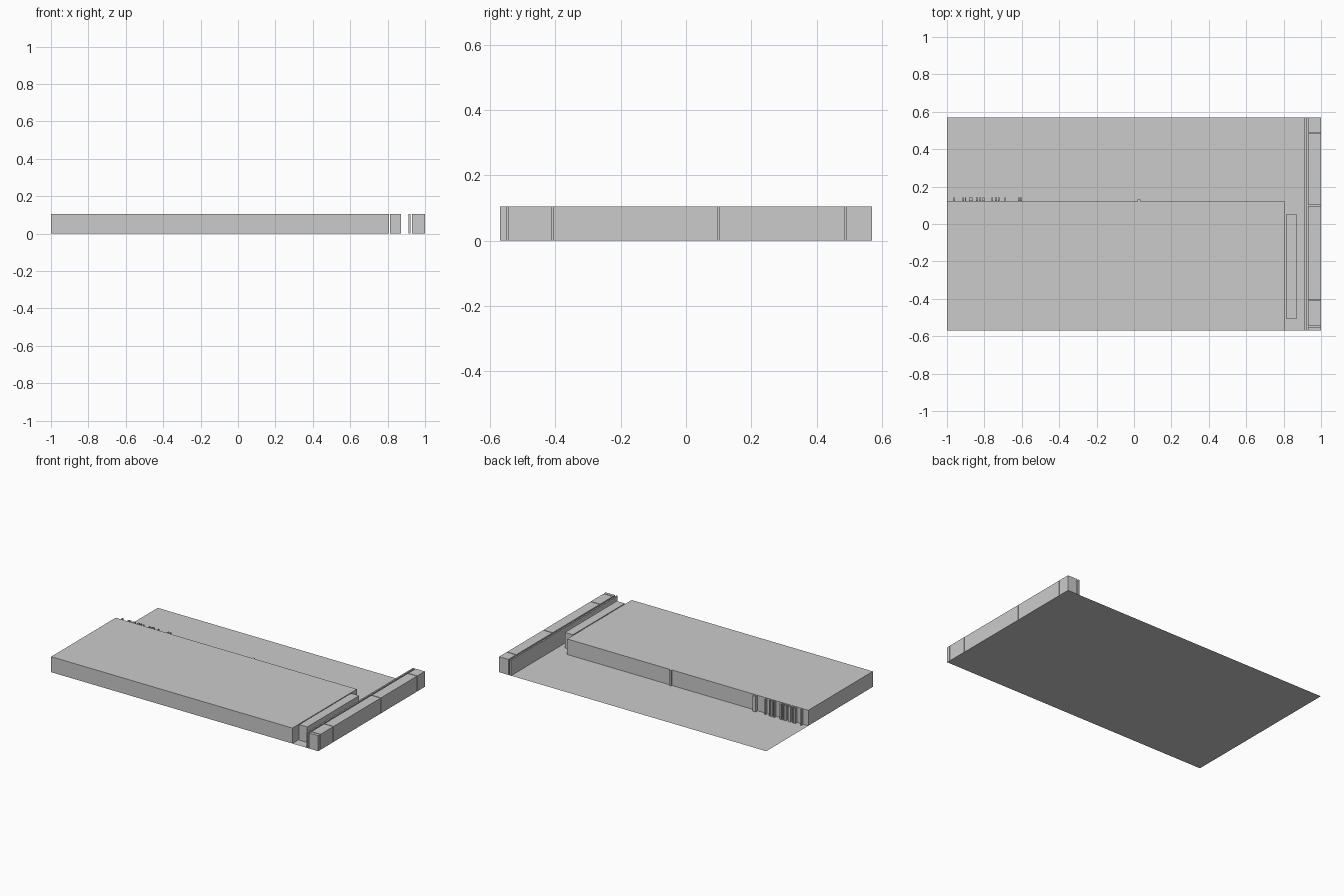
import bpy

if "Cube" in bpy.data.objects:
    bpy.data.objects.remove(bpy.data.objects["Cube"])

H = 0.105  # common height of all raised parts


def box(name, x0, x1, y0, y1, z0=0.0, z1=H):
    verts = [(x, y, z) for z in (z0, z1)
             for x, y in ((x0, y0), (x1, y0), (x1, y1), (x0, y1))]
    faces = [(3, 2, 1, 0), (4, 5, 6, 7), (0, 1, 5, 4),
             (1, 2, 6, 5), (2, 3, 7, 6), (3, 0, 4, 7)]
    mesh = bpy.data.meshes.new(name)
    mesh.from_pydata(verts, [], faces)
    obj = bpy.data.objects.new(name, mesh)
    bpy.context.collection.objects.link(obj)
    return obj


# Flat ground sheet
bpy.ops.mesh.primitive_plane_add(size=2)
sheet = bpy.context.object
sheet.name = "base_sheet"
sheet.scale = (1, 0.57, 1)

# Large slab and the narrow block beside it
box("main_slab", -1, 0.806, -0.57, 0.12)
box("side_block", 0.812, 0.872, -0.505, 0.05)

# Thin wall in front of the edge row
box("thin_wall", 0.911, 0.921, -0.57, 0.57)

# Row of edge blocks separated by narrow gaps
cuts = [-0.5725, -0.5475, -0.4075, 0.0985, 0.4875, 0.5725]
for i, (a, b) in enumerate(zip(cuts, cuts[1:])):
    box(f"edge_block_{i + 1}", 0.931, 1, a + 0.0025, b - 0.0025)

# Small posts along the back of the slab: (centre x, width)
posts = [(-0.960, .008), (-0.913, .008), (-0.900, .006), (-0.872, .018),
         (-0.840, .012), (-0.822, .008), (-0.804, .012), (-0.757, .008),
         (-0.738, .010), (-0.723, .008), (-0.690, .005), (-0.617, .008),
         (-0.604, .012)]
for i, (x, w) in enumerate(posts):
    box(f"post_{i + 1}", x - w / 2, x + w / 2, 0.124, 0.141)

# Single stub near the middle
box("middle_stub", 0.02, 0.036, 0.115, 0.13)
